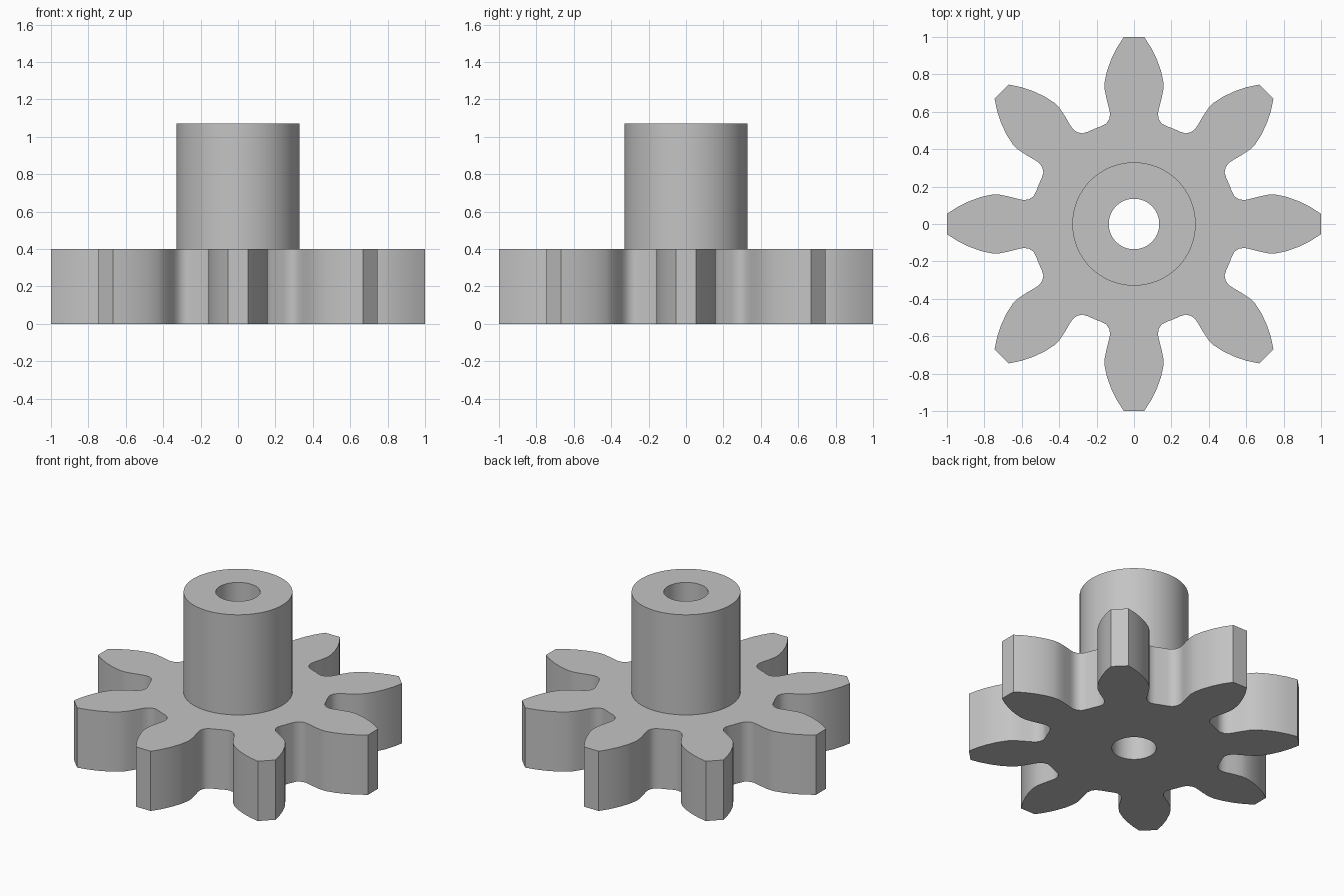
import bpy, bmesh, math
from mathutils import Matrix, Vector

if "Cube" in bpy.data.objects:
    bpy.data.objects.remove(bpy.data.objects["Cube"])

TEETH = 8
GEAR_TOP, HUB_TOP = 0.40, 1.07
HUB_R, BORE_R, SEGMENTS = 0.33, 0.135, 64

# Half of one tooth, from its flat tip down to the root
HALF_TOOTH = [(0.054, 1.0), (0.09, 0.945), (0.12, 0.885), (0.144, 0.82),
              (0.157, 0.76), (0.157, 0.72), (0.147, 0.67), (0.134, 0.62),
              (0.128, 0.59), (0.132, 0.562), (0.148, 0.537), (0.175, 0.523),
              (0.211, 0.509)]


def gear_outline():
    # Mirror the half tooth and repeat it; the last root point is shared
    tooth = [(-x, y) for x, y in reversed(HALF_TOOTH[:-1])] + HALF_TOOTH
    points = []
    for i in range(TEETH):
        turn = Matrix.Rotation(-math.tau * i / TEETH, 2)
        points += [turn @ Vector(p) for p in tooth]
    return points


def circle(radius):
    return [Vector((radius * math.sin(math.tau * i / SEGMENTS),
                    radius * math.cos(math.tau * i / SEGMENTS)))
            for i in range(SEGMENTS)]


bm = bmesh.new()


def ring(points, z):
    verts = [bm.verts.new((p.x, p.y, z)) for p in points]
    return verts, [bm.edges.new((verts[i - 1], verts[i])) for i in range(len(verts))]


def wall(a, b):
    for i in range(len(a[0])):
        bm.faces.new((a[0][i - 1], a[0][i], b[0][i], b[0][i - 1]))


def cap(outer, inner):
    bmesh.ops.triangle_fill(bm, edges=outer[1] + inner[1], use_beauty=True)


outline = gear_outline()
gear_low, gear_high = ring(outline, 0), ring(outline, GEAR_TOP)
hub_low, hub_high = ring(circle(HUB_R), GEAR_TOP), ring(circle(HUB_R), HUB_TOP)
bore_low, bore_high = ring(circle(BORE_R), 0), ring(circle(BORE_R), HUB_TOP)

# Toothed rim, hub side and through bore
wall(gear_low, gear_high)
wall(hub_low, hub_high)
wall(bore_low, bore_high)
# Underside, gear face and hub end
cap(gear_low, bore_low)
cap(gear_high, hub_low)
cap(hub_high, bore_high)
bmesh.ops.recalc_face_normals(bm, faces=bm.faces)

mesh = bpy.data.meshes.new("gear_with_hub")
bm.to_mesh(mesh)
bm.free()
gear = bpy.data.objects.new("gear_with_hub", mesh)
bpy.context.collection.objects.link(gear)

grey = bpy.data.materials.new("plain grey")
grey.diffuse_color = (0.55, 0.55, 0.55, 1)
grey.use_nodes = True
grey.node_tree.nodes["Principled BSDF"].inputs["Base Color"].default_value = grey.diffuse_color
mesh.materials.append(grey)

bpy.context.view_layer.objects.active = gear
gear.select_set(True)
bpy.ops.object.shade_smooth_by_angle(angle=math.radians(30))
